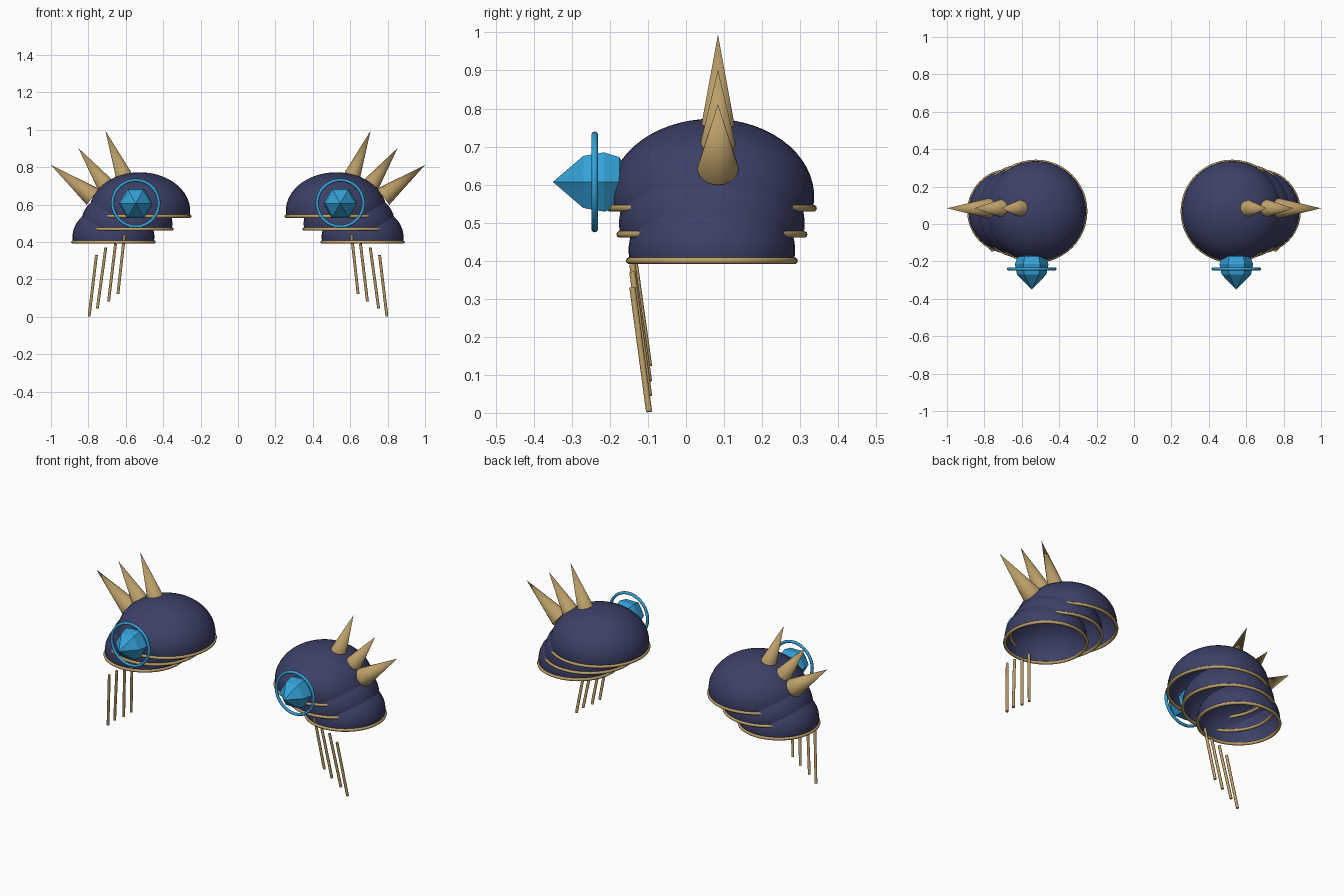
import bpy, bmesh, math
from mathutils import Vector

if "Cube" in bpy.data.objects:
    bpy.data.objects.remove(bpy.data.objects["Cube"])

SIDE_Y = 0.068   # depth centre of the domes


def material(name, rgb):
    m = bpy.data.materials.new(name)
    m.diffuse_color = (*rgb, 1)
    m.use_nodes = True
    m.node_tree.nodes["Principled BSDF"].inputs["Base Color"].default_value = m.diffuse_color
    return m


NAVY = material("navy", (0.045, 0.052, 0.135))
GOLD = material("gold", (0.50, 0.345, 0.14))
BLUE = material("bright_blue", (0.035, 0.36, 0.69))


def finish(name, bm, mat, smooth=True):
    """Turn a bmesh in world space into an object mirrored to the other shoulder."""
    bmesh.ops.recalc_face_normals(bm, faces=bm.faces)
    mesh = bpy.data.meshes.new(name)
    bm.to_mesh(mesh)
    bm.free()
    mesh.materials.append(mat)
    ob = bpy.data.objects.new(name, mesh)
    bpy.context.collection.objects.link(ob)
    if smooth:
        bpy.context.view_layer.objects.active = ob
        ob.select_set(True)
        bpy.ops.object.shade_smooth_by_angle(angle=math.radians(40))
        ob.select_set(False)
    mirror = ob.modifiers.new("Mirror", "MIRROR")
    mirror.use_mirror_merge = False
    return ob


def lathe(name, profile, centre, axis, mat, sides, smooth=True, closed=False):
    """Revolve (radius, height) points around an axis through centre."""
    bm = bmesh.new()
    axis = Vector(axis).normalized()
    side = Vector((1, 0, 0)) if abs(axis.x) < 0.1 else Vector((0, 1, 0))
    u = (side - axis * side.dot(axis)).normalized()
    v = axis.cross(u)
    rings = []
    for r, h in profile:
        base = Vector(centre) + axis * h
        if r < 1e-6:
            rings.append([bm.verts.new(base)] * sides)
            continue
        rings.append([bm.verts.new(base + r * (u * math.cos(a) + v * math.sin(a)))
                      for a in (2 * math.pi * i / sides for i in range(sides))])
    pairs = list(zip(rings, rings[1:]))
    if closed:
        pairs.append((rings[-1], rings[0]))
    for a, b in pairs:
        for i in range(sides):
            j = (i + 1) % sides
            loop = list(dict.fromkeys((a[i], a[j], b[j], b[i])))
            bm.faces.new(loop)
    return finish(name, bm, mat, smooth)


def torus(name, centre, axis, major, minor, mat):
    profile = [(major + minor * math.cos(a), minor * math.sin(a))
               for a in (2 * math.pi * i / 10 for i in range(10))]
    return lathe(name, profile, centre, axis, mat, 48, closed=True)


def rod(name, start, end, r0, r1, mat, sides):
    start, end = Vector(start), Vector(end)
    d = end - start
    profile = [(0, 0), (r0, 0), (r1, d.length)]
    if r1 > 0:
        profile.append((0, d.length))
    return lathe(name, profile, start, d, mat, sides)


# Overlapping open shells, each with a gold rim
for n, (x, radius, height, zc, rim_z) in enumerate([
        (0.525, 0.269, 0.205, 0.568, 0.538),
        (0.595, 0.244, 0.187, 0.498, 0.469),
        (0.666, 0.219, 0.168, 0.428, 0.400)]):
    low = math.asin((rim_z - zc) / height)
    profile = []
    for i in range(17):
        t = low + (math.pi / 2 - low) * i / 16
        profile.append((radius * math.cos(t), height * math.sin(t)))
    lathe(f"shell_{n + 1}", profile, (x, SIDE_Y, zc), (0, 0, 1), NAVY, 40)
    torus(f"shell_rim_{n + 1}", (x, SIDE_Y, rim_z), (0, 0, 1), radius - 0.002, 0.009, GOLD)

# Fan of spikes on the outer side
for n, (bx, bz, tx, tz) in enumerate([
        (0.588, 0.70, 0.709, 0.995),
        (0.688, 0.675, 0.853, 0.902),
        (0.776, 0.642, 1.0, 0.812)]):
    rod(f"spike_{n + 1}", (bx, 0.084, bz), (tx, 0.084, tz), 0.054, 0, GOLD, 20)

# Faceted gem with a ring around it
lathe("gem", [(0, 0.135), (0.079, 0.055), (0.09, 0.0), (0.075, -0.04), (0, -0.075)],
      (0.547, -0.215, 0.607), (0, -1, 0), BLUE, 6, smooth=False)
torus("gem_ring", (0.547, -0.240, 0.607), (0, 1, 0), 0.124, 0.0085, BLUE)

# Hanging fringe rods
for n, (tx, tz, bx, bz) in enumerate([
        (0.607, 0.44, 0.642, 0.123),
        (0.655, 0.39, 0.692, 0.083),
        (0.707, 0.37, 0.752, 0.045),
        (0.757, 0.33, 0.796, 0.003)]):
    rod(f"fringe_rod_{n + 1}", (tx, -0.141, tz), (bx, -0.097, bz), 0.008, 0.008, GOLD, 10)
